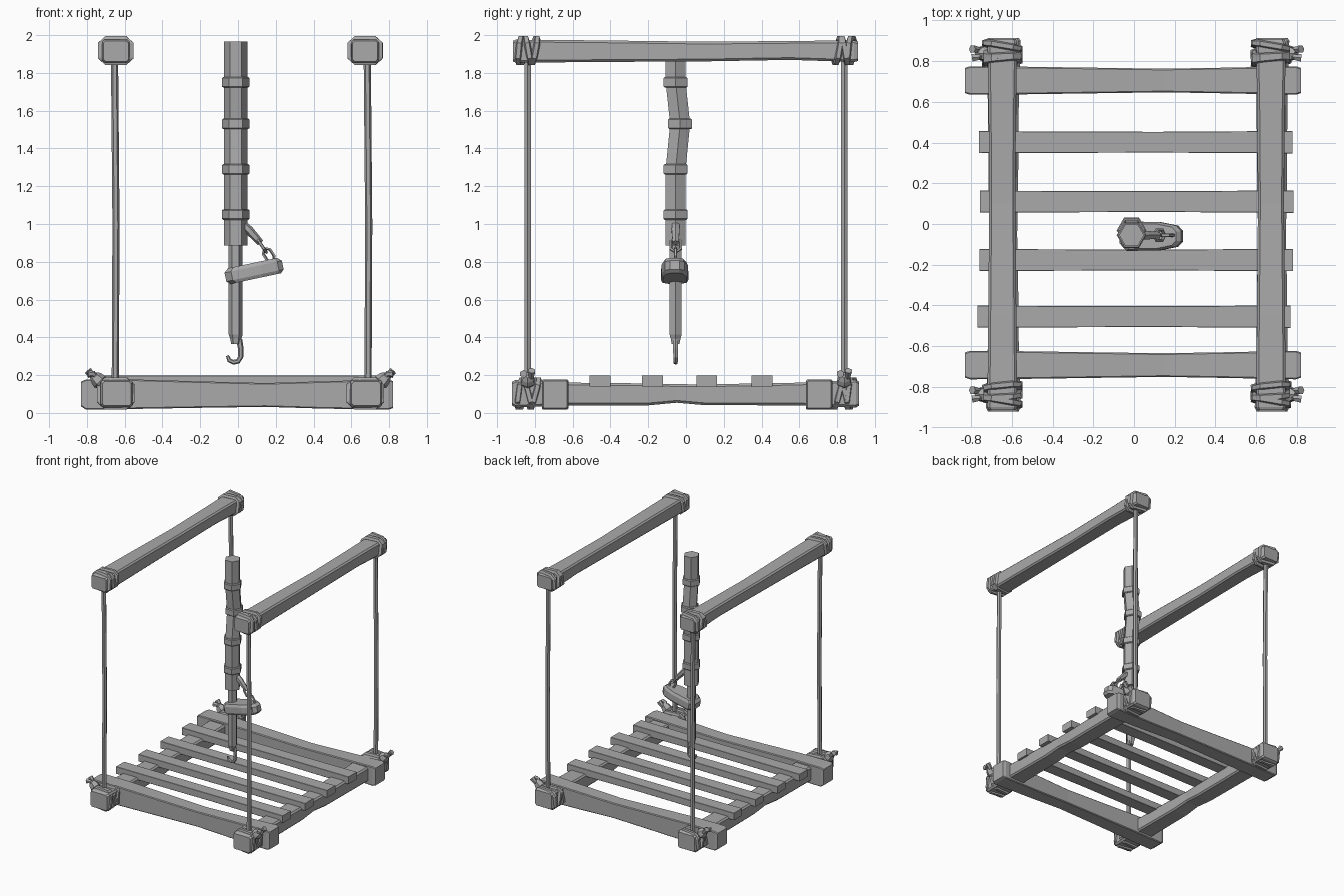
import bpy
import bmesh
import math
from mathutils import Vector

cube = bpy.data.objects.get("Cube")
if cube:
    bpy.data.objects.remove(cube)

grey = bpy.data.materials.new("weathered_grey")
grey.use_nodes = True
grey.diffuse_color = (0.4, 0.4, 0.4, 1)
grey.node_tree.nodes["Principled BSDF"].inputs["Base Color"].default_value = (0.4, 0.4, 0.4, 1)


def loft(name, rings, closed=False):
    """Skin a list of equal-sized point rings into one solid."""
    bm = bmesh.new()
    loops = [[bm.verts.new(p) for p in ring] for ring in rings]
    n = len(loops[0])
    pairs = list(zip(loops, loops[1:] + loops[:1])) if closed else list(zip(loops, loops[1:]))
    for a, b in pairs:
        for i in range(n):
            j = (i + 1) % n
            bm.faces.new((a[i], a[j], b[j], b[i]))
    if not closed:
        bm.faces.new(loops[0])
        bm.faces.new(loops[-1])
    bmesh.ops.recalc_face_normals(bm, faces=bm.faces)
    mesh = bpy.data.meshes.new(name)
    bm.to_mesh(mesh)
    bm.free()
    mesh.materials.append(grey)
    obj = bpy.data.objects.new(name, mesh)
    bpy.context.collection.objects.link(obj)
    return obj


def tube(name, path, radius, sides=6, closed=False, side=(0, 1, 0)):
    """Sweep a polygon along a path; radius may be one value or one per point."""
    pts = [Vector(p) for p in path]
    radii = radius if isinstance(radius, list) else [radius] * len(pts)
    rings = []
    for i, p in enumerate(pts):
        if closed:
            d = pts[(i + 1) % len(pts)] - pts[i - 1]
        else:
            d = pts[min(i + 1, len(pts) - 1)] - pts[max(i - 1, 0)]
        u = d.cross(Vector(side)).normalized()
        v = d.cross(u).normalized()
        angles = [math.tau * k / sides for k in range(sides)]
        rings.append([p + radii[i] * (u * math.cos(a) + v * math.sin(a)) for a in angles])
    return loft(name, rings, closed)


def beam(name, axis, centre, stations, chamfer=0.012):
    """Hewn timber: stations are (distance, half width, half height, lift)."""
    rings = []
    for t, w, h, lift in stations:
        c = min(chamfer, w / 3, h / 3)
        section = [(w, c - h), (w, h - c), (w - c, h), (c - w, h),
                   (-w, h - c), (-w, c - h), (c - w, -h), (w - c, -h)]
        ring = []
        for a, b in section:
            off = (t, a, b + lift) if axis == "x" else (a, t, b + lift)
            ring.append(Vector(centre) + Vector(off))
        rings.append(ring)
    return loft(name, rings)


def wrap(name, x, y, z, w, h, shear, lean):
    """A rope turn around a beam that runs along y."""
    corners = [(1, -.6), (1, .6), (.65, 1), (-.65, 1), (-1, .6), (-1, -.6), (-.65, -1), (.65, -1)]
    path = [(x + a * w, y + shear * b + lean * a, z + b * h) for a, b in corners]
    return tube(name, path, 0.018, 5, True)


# Long beams, hanging ropes and lashings on each side
for side, sx, xb, xr in (("right", -1, -0.647, -0.65), ("left", 1, 0.673, 0.688)):
    beam(f"{side}_top_beam", "y", (xb, 0, 1.915),
         [(-0.915, .066, .055, 0), (-0.9, .073, .061, 0), (-0.45, .069, .057, 0),
          (0.1, .064, .052, -.002), (0.55, .067, .05, .004), (0.89, .073, .057, 0), (0.91, .066, .052, 0)])
    beam(f"{side}_bottom_beam", "y", (xb + 0.005, 0, 0.1),
         [(-0.92, .076, .064, .002), (-0.9, .085, .073, .002), (-0.6, .076, .06, 0), (-0.2, .072, .058, -.002),
          (-0.05, .068, .049, .003), (0.1, .072, .055, -.004), (0.6, .076, .06, 0), (0.9, .085, .073, .002),
          (0.915, .076, .064, .002)])
    for end, sy in (("front", -1), ("back", 1)):
        y = sy * 0.838
        tube(f"{side}_{end}_hanging_rope", [(xr, y, 0.1), (xr + .004, y, 1.0), (xr - .004, y, 1.9)], 0.019)
        for k, (dy, shear, lean) in enumerate(((-.034, .012, .008), (0, -.012, .004), (.034, .006, -.014))):
            wrap(f"{side}_{end}_top_lashing_{k}", xb, y + dy * sy, 1.918, .079, .062, shear, lean)
            wrap(f"{side}_{end}_bottom_lashing_{k}", xb, y + dy * sy, 0.103, .085, .07, shear * 1.6, lean)
        # Knot with two loose tails on the outer side
        tube(f"{side}_{end}_knot", [(xb + sx * .06, y, .14), (xb + sx * .085, y, .165),
                                    (xb + sx * .105, y, .185), (xb + sx * .125, y, .2)],
             [.022, .042, .036, .018], 6)
        for k, spread in enumerate((-.018, .018)):
            tube(f"{side}_{end}_rope_tail_{k}", [(xb + sx * .09, y, .17), (xb + sx * .12, y + spread, .2 - spread * .4),
                                                 (xb + sx * .148, y + spread * 1.2, .215 + spread * .5)],
                 [.014, .016, .021], 6)

# Cross beams
for name, y in (("front_cross_beam", -0.693), ("back_cross_beam", 0.705)):
    beam(name, "x", (-0.005, y, 0.097),
         [(-.825, .062, .066, .003), (-.8, .07, .08, 0), (-.55, .068, .078, .002), (-.2, .063, .07, 0),
          (.15, .058, .063, -.002), (.45, .063, .072, -.002), (.8, .07, .08, 0), (.825, .062, .072, 0)], .006)

# Deck slats
for i, (y, x) in enumerate(((-.455, 0), (-.177, .012), (.11, .014), (.402, .008))):
    beam(f"slat_{i + 1}", "x", (x, y, .168),
         [(-.77, .054, .03, 0), (-.5, .053, .029, 0), (.1, .051, .028, .001), (.77, .055, .031, 0)], .002)

# Central jointed post
px, py = -0.012, -0.055
bend = [(py, .885), (py, 1.05), (py, 1.29), (py + .024, 1.53), (py, 1.75), (py, 1.965)]


def hex_ring(y, z, r):
    return [(px + r * math.cos(math.tau * k / 6), y + r * math.sin(math.tau * k / 6), z) for k in range(6)]


loft("post", [hex_ring(y, z, .061) for y, z in bend])
for i, (y, z) in enumerate(bend[1:5]):
    loft(f"post_band_{i + 1}", [hex_ring(y, z + dz, r) for dz, r in
                                ((-.028, .066), (-.022, .073), (.022, .073), (.028, .066))])

# Lower rod and hook
loft("lower_rod", [hex_ring(py, z, r) for z, r in ((.365, .024), (.395, .03), (.415, .037), (.9, .037))])
tube("hook", [(px + .018, py, .39), (px + .027, py, .34), (px + .026, py, .295), (px + .012, py, .273),
              (px - .012, py, .268), (px - .034, py, .278), (px - .044, py, .303)],
     [.016, .015, .014, .013, .013, .012, .008], 6)

# Bracket arm and chain links
tube("bracket_arm", [(.03, py, .995), (.06, py, .965), (.12, py, .9)], [.022, .024, .018], 6)


def link(name, a, b, half, side):
    a, b, s = Vector(a), Vector(b), Vector(side)
    mid = (a + b) / 2
    path = [a, a.lerp(mid, .5) + s * half, b.lerp(mid, .5) + s * half,
            b, b.lerp(mid, .5) - s * half, a.lerp(mid, .5) - s * half]
    return tube(name, path, .009, 5, True, (b - a).cross(s).normalized())


link("chain_link_upper", (.1, py, .925), (.15, py, .85), .026, (0, 1, 0))
link("chain_link_lower", (.14, py, .872), (.185, py, .8), .022, (.85, 0, .53))

# Hanging weight: a tilted oblong block with bevelled rims
outline = [(-.155, -.035), (-.12, -.072), (.04, -.07), (.13, -.052), (.155, -.025),
           (.155, .025), (.13, .052), (.04, .07), (-.12, .072), (-.155, .035)]
weight = loft("hanging_weight", [[(a * s, b * s, z) for a, b in outline] for z, s in
                                 ((-.042, .88), (-.025, 1), (.022, 1), (.042, .86))])
weight.location = (.085, -.06, .752)
weight.rotation_euler.y = math.radians(-12)
